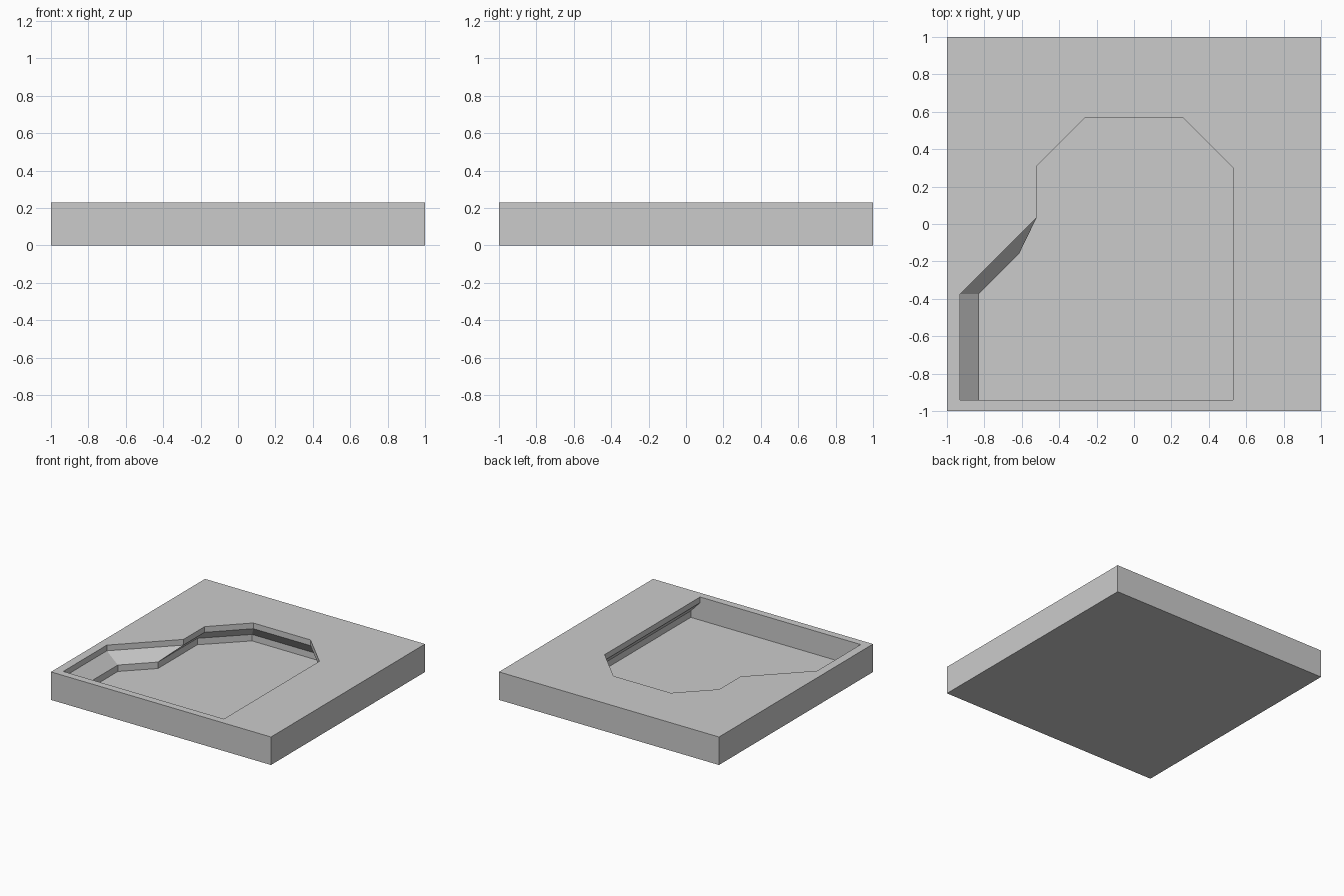
import bpy
import bmesh

cube = bpy.data.objects.get("Cube")
if cube:
    bpy.data.objects.remove(cube, do_unlink=True)

HEIGHT = 0.23

# Outline of the pocket at the rim, counter-clockwise from the front corner
rim = [(-0.93, -0.94), (0.53, -0.94), (0.53, 0.30), (0.26, 0.57),
       (-0.26, 0.57), (-0.52, 0.31), (-0.52, 0.035), (-0.93, -0.375)]
# Outline at the floor: undercut at the arch, stepped inward at the left wing
floor = [(-0.83, -0.94), (0.615, -0.94), (0.615, 0.35), (0.32, 0.64),
         (-0.32, 0.64), (-0.615, 0.35), (-0.615, -0.16), (-0.83, -0.375)]
square = [(-1, -1), (1, -1), (1, 1), (-1, 1)]


def add_ring(bm, outline, z):
    return [bm.verts.new((x, y, z)) for x, y in outline]


def bridge(bm, a, b):
    n = len(a)
    for i in range(n):
        j = (i + 1) % n
        bm.faces.new((a[i], a[j], b[j], b[i]))


def ring_edges(bm, ring):
    return [bm.edges.get((v, ring[i - 1])) for i, v in enumerate(ring)]


bm = bmesh.new()

# Outer sides and underside of the slab
bottom = add_ring(bm, square, 0)
top = add_ring(bm, square, HEIGHT)
bridge(bm, bottom, top)
bm.faces.new(bottom[::-1])

# Pocket: upright rim wall, slanted band, upright lower wall, flat floor
levels = [(rim, HEIGHT), (rim, 0.183), (floor, 0.093), (floor, 0.04)]
rings = [add_ring(bm, outline, z) for outline, z in levels]
for upper, lower in zip(rings, rings[1:]):
    bridge(bm, upper, lower)
bm.faces.new(rings[-1])

# Top surface around the pocket opening
bmesh.ops.triangle_fill(bm, use_beauty=True, normal=(0, 0, 1),
                        edges=ring_edges(bm, top) + ring_edges(bm, rings[0]))
bmesh.ops.recalc_face_normals(bm, faces=bm.faces)

mesh = bpy.data.meshes.new("recessed_slab")
bm.to_mesh(mesh)
bm.free()
slab = bpy.data.objects.new("recessed_slab", mesh)
bpy.context.collection.objects.link(slab)

# Plain grey material
grey = bpy.data.materials.new("plain_grey")
grey.use_nodes = True
colour = (0.6, 0.6, 0.6, 1)
grey.diffuse_color = colour
grey.node_tree.nodes["Principled BSDF"].inputs["Base Color"].default_value = colour
mesh.materials.append(grey)
